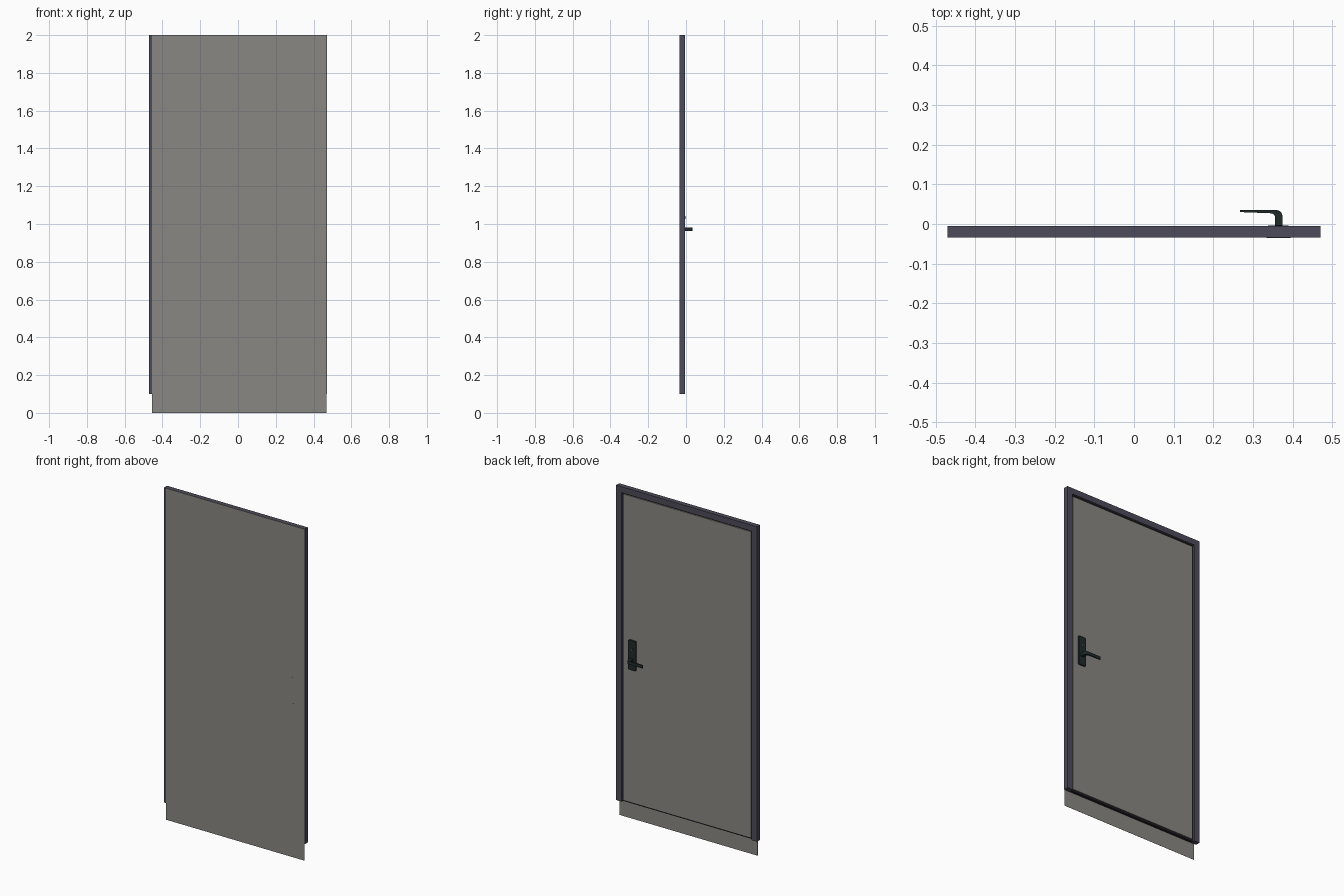
import bpy, bmesh, math
from mathutils import Vector

if "Cube" in bpy.data.objects:
    bpy.data.objects.remove(bpy.data.objects["Cube"])


def material(name, rgb):
    m = bpy.data.materials.new(name)
    m.diffuse_color = (*rgb, 1)
    m.use_nodes = True
    m.node_tree.nodes["Principled BSDF"].inputs["Base Color"].default_value = m.diffuse_color
    return m


GREY = material("warm grey panel", (0.250, 0.245, 0.225))
FRAME = material("slate frame", (0.075, 0.070, 0.100))
SEAL = material("dark seal", (0.018, 0.018, 0.026))
METAL = material("black metal", (0.014, 0.023, 0.023))
STEEL = material("lock steel", (0.30, 0.32, 0.32))


def prism(name, pts, depth, mat):
    """Extrude a flat 3D outline along the depth vector."""
    bm = bmesh.new()
    face = bm.faces.new([bm.verts.new(p) for p in pts])
    ext = bmesh.ops.extrude_face_region(bm, geom=[face])
    verts = [g for g in ext["geom"] if isinstance(g, bmesh.types.BMVert)]
    bmesh.ops.translate(bm, verts=verts, vec=Vector(depth))
    bmesh.ops.recalc_face_normals(bm, faces=bm.faces)
    me = bpy.data.meshes.new(name)
    bm.to_mesh(me)
    bm.free()
    me.materials.append(mat)
    ob = bpy.data.objects.new(name, me)
    bpy.context.collection.objects.link(ob)
    return ob


def box(name, x, y, z, mat):
    pts = [(x[0], y[0], z[0]), (x[1], y[0], z[0]), (x[1], y[0], z[1]), (x[0], y[0], z[1])]
    return prism(name, pts, (0, y[1] - y[0], 0), mat)


def rounded_plate(name, cx, cz, w, h, r, y0, y1, mat, n=8):
    pts = []
    for q, (sx, sz) in enumerate([(1, 1), (-1, 1), (-1, -1), (1, -1)]):
        for i in range(n + 1):
            a = math.pi / 2 * (q + i / n)
            pts.append((cx + sx * (w / 2 - r) + r * math.cos(a), y0,
                        cz + sz * (h / 2 - r) + r * math.sin(a)))
    return prism(name, pts, (0, y1 - y0, 0), mat)


# Frame: one upside-down U profile
o, i, b, t, head = 0.47, 0.434, 0.10, 2.0, 1.964
u = [(-o, b), (-i, b), (-i, head), (i, head), (i, b), (o, b), (o, t), (-o, t)]
prism("door_frame", [(x, -0.034, z) for x, z in u], (0, 0.029, 0), FRAME)

# Front sheet hanging below the frame
box("front_sheet", (-0.455, 0.468), (-0.0345, -0.034), (0.0, 2.0), GREY)

# Seal around the leaf, and the leaf seen from behind
box("leaf_seal", (-i, i), (-0.034, -0.018), (b, head), SEAL)
box("door_leaf", (-0.426, 0.426), (-0.034, -0.012), (0.110, 1.955), GREY)

# Pull plate on the front face
rounded_plate("front_pull_plate", 0.364, 1.0, 0.06, 0.185, 0.026, -0.035, -0.0343, GREY)

# Back plate of the handle with lock cylinder
rounded_plate("handle_back_plate", 0.364, 1.0, 0.052, 0.18, 0.008, -0.012, -0.004, METAL, 4)
rounded_plate("lock_cylinder", 0.364, 1.035, 0.016, 0.016, 0.008, -0.004, -0.002, METAL)
rounded_plate("key_slot", 0.364, 1.035, 0.004, 0.009, 0.0019, -0.002, -0.0015, STEEL, 3)

# Lever: bent profile with rounded corner, tapering to the tip
arc = [(0.359 + 0.015 * math.cos(a), 0.020 + 0.015 * math.sin(a))
       for a in (math.pi / 2 * k / 6 for k in range(7))]
lever = [(0.356, -0.006), (0.374, -0.006)] + arc + [
    (0.267, 0.035), (0.267, 0.030), (0.345, 0.027), (0.352, 0.025), (0.356, 0.019)]
prism("lever_handle", [(x, y, 0.963) for x, y in lever], (0, 0, 0.019), METAL)
